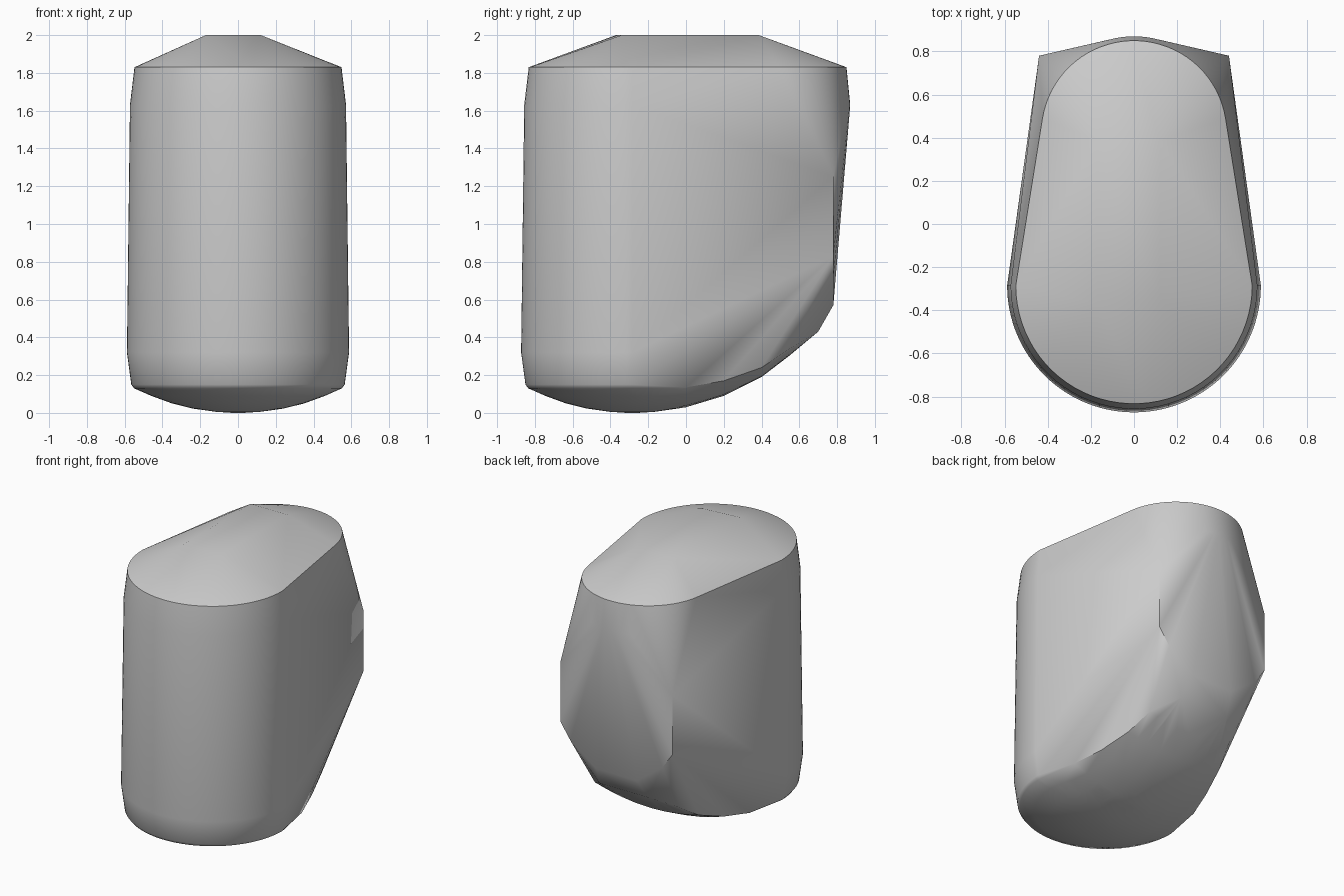
import bpy, bmesh
from math import sin, cos, pi

cube = bpy.data.objects.get("Cube")
if cube:
    bpy.data.objects.remove(cube, do_unlink=True)

FRONT_Y = -0.285
bm = bmesh.new()


def arc(radius, z, cy=FRONT_Y, start=0.0, sweep=2 * pi, n=64):
    """Horizontal arc of points around (0, cy)."""
    for i in range(n):
        a = start + sweep * i / (n - 1)
        bm.verts.new((radius * cos(a), cy + radius * sin(a), z))


def egg(front_r, back_r, back_y, z):
    """Egg outline: wide front half, narrower rounded back."""
    arc(front_r, z, start=pi, sweep=pi, n=40)
    arc(back_r, z, cy=back_y, n=40, sweep=pi)


def pair(x, y, z):
    """Point mirrored across the centre plane."""
    for s in (-1, 1):
        bm.verts.new((s * x, y, z))


# Upper rim and shoulder
egg(0.548, 0.43, 0.42, 1.83)
egg(0.572, 0.43, 0.44, 1.63)

# Front wall and rounded lower edge
for radius, z in ((0.588, 0.32), (0.565, 0.15), (0.55, 0.13)):
    arc(radius, z, start=pi, sweep=pi)

# Shallow dome underneath
for radius, z in ((0.46, 0.09), (0.35, 0.05), (0.24, 0.023), (0.12, 0.006), (0.03, 0)):
    arc(radius, z, n=48)

# Underside sweeping up to the back: y, centre z, half width, edge z
for y, z0, w, zw in ((0.0, 0.03, 0.5, 0.135), (0.2, 0.09, 0.44, 0.17),
                     (0.4, 0.19, 0.38, 0.24), (0.55, 0.305, 0.33, 0.34)):
    for t in (0, 0.3, 0.6, 0.8, 1):
        pair(w * t, y, z0 + (zw - z0) * t * t)

# Back corners and chamfered lower back
for p in ((0.44, 0.78, 1.25), (0.44, 0.78, 0.83), (0.36, 0.78, 0.715),
          (0.16, 0.78, 0.57), (0.19, 0.7, 0.43)):
    pair(*p)

# Raised flat on the top
for x, y in ((-0.17, 0.385), (0.12, 0.385), (0.12, -0.34), (-0.17, -0.37)):
    bm.verts.new((x, y, 2.0))

# Wrap everything in one convex shell
bmesh.ops.remove_doubles(bm, verts=bm.verts[:], dist=0.002)
bmesh.ops.convex_hull(bm, input=bm.verts[:])
bmesh.ops.delete(bm, geom=[v for v in bm.verts if not v.link_faces], context='VERTS')
bmesh.ops.recalc_face_normals(bm, faces=bm.faces[:])

mesh = bpy.data.meshes.new("rounded_body")
bm.to_mesh(mesh)
bm.free()
body = bpy.data.objects.new("rounded_body", mesh)
bpy.context.collection.objects.link(body)

# Plain grey finish
grey = bpy.data.materials.new("light_grey")
grey.use_nodes = True
colour = (0.6, 0.6, 0.6, 1)
grey.diffuse_color = colour
grey.node_tree.nodes["Principled BSDF"].inputs["Base Color"].default_value = colour
mesh.materials.append(grey)

bpy.ops.object.select_all(action='DESELECT')
body.select_set(True)
bpy.context.view_layer.objects.active = body
bpy.ops.object.shade_smooth_by_angle(angle=pi / 6)
